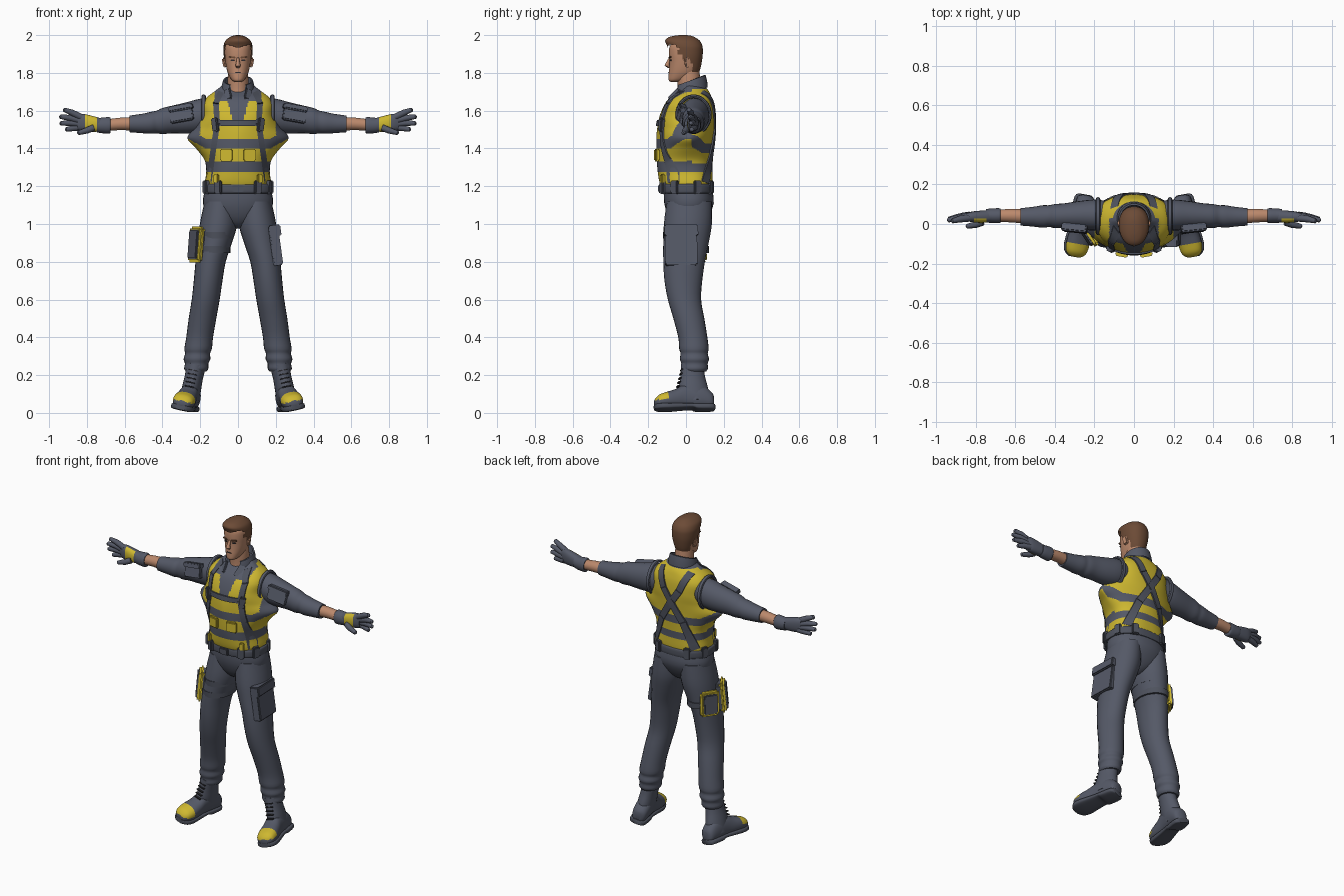
import bpy, bmesh, math
from mathutils import Vector, Matrix, Euler

if "Cube" in bpy.data.objects:
    bpy.data.objects.remove(bpy.data.objects["Cube"])

def material(name, rgb):
    m = bpy.data.materials.new(name)
    m.use_nodes = True
    m.diffuse_color = (*rgb, 1)
    m.node_tree.nodes["Principled BSDF"].inputs["Base Color"].default_value = (*rgb, 1)
    return m

SUIT = material("suit grey", (.09, .10, .135))
STRAP = material("strap grey", (.076, .084, .11))
YELLOW = material("safety yellow", (.62, .48, .03))
SKIN = material("skin", (.5, .25, .15))
HAIR = material("brown hair", (.15, .07, .037))
DARK = material("dark detail", (.025, .025, .03))
SIDES = ((1, "left_"), (-1, "right_"))

def finish(name, bm, mats):
    bmesh.ops.recalc_face_normals(bm, faces=bm.faces)
    me = bpy.data.meshes.new(name)
    bm.to_mesh(me)
    bm.free()
    for m in mats:
        me.materials.append(m)
    me.shade_smooth()
    me.set_sharp_from_angle(angle=math.radians(40))
    bpy.context.collection.objects.link(bpy.data.objects.new(name, me))

def loft(name, rings, mats, rule=None, keep=None, s=1, M=Matrix(), closed=True):
    """Skin a list of point rings; rule gives each face its material."""
    bm = bmesh.new()
    rows = [[bm.verts.new(p) for p in r] for r in rings]
    for a, b in zip(rows, rows[1:]):
        for i in range(len(a)):
            bm.faces.new((a[i - 1], a[i], b[i], b[i - 1]))
    if closed:
        bm.faces.new(rows[0])
        bm.faces.new(rows[-1])
    if rule:
        for f in bm.faces:
            f.material_index = rule(f.calc_center_median())
    if keep:
        bmesh.ops.delete(bm, geom=[f for f in bm.faces if not keep(f.calc_center_median())], context='FACES')
    bmesh.ops.transform(bm, matrix=Matrix.Scale(s, 4, (1, 0, 0)) @ M, verts=bm.verts)
    finish(name, bm, mats)

def spline(rows, k):
    """Smooth in-between rows through the given ones."""
    out = []
    for i in range(len(rows) - 1):
        quad = [rows[max(i - 1, 0)], rows[i], rows[i + 1], rows[min(i + 2, len(rows) - 1)]]
        for t in (j / k for j in range(k)):
            out.append(tuple(b + .5 * t * (c - a + t * (2*a - 5*b + 4*c - d + t * (3*(b - c) + d - a)))
                             for a, b, c, d in zip(*quad)))
    return out + [rows[-1]]

def power(v, n):
    return math.copysign(abs(v) ** (2 / n), v)

def turn(n):
    return [math.tau * i / n for i in range(n)]

def tube(name, rows, axis, mats, n=2, cols=24, k=3, **kw):
    """Rows are (position along axis, two centre values, two radii)."""
    rings = []
    for t, a, b, ra, rb in spline(rows, k):
        pairs = [(a + ra * power(math.cos(w), n), b + rb * power(math.sin(w), n)) for w in turn(cols)]
        rings.append([Vector({'X': (t, u, v), 'Y': (u, t, v), 'Z': (u, v, t)}[axis]) for u, v in pairs])
    loft(name, rings, mats, **kw)

def rod(name, pts, mat, s=1):
    """Round bar through (point, radius) pairs."""
    q = (Vector(pts[-1][0]) - Vector(pts[0][0])).to_track_quat('Z', 'Y')
    loft(name, [[Vector(p) + q @ Vector((r * math.cos(w), r * math.sin(w), 0)) for w in turn(10)]
                for p, r in pts], [mat], s=s)

def box(name, loc, size, mat, rot=(0, 0, 0), s=1, bevel=.006, M=Matrix()):
    bm = bmesh.new()
    bmesh.ops.create_cube(bm, size=1)
    T = M @ Matrix.LocRotScale(Vector(loc), Euler([math.radians(a) for a in rot]), None)
    bmesh.ops.scale(bm, vec=size, verts=bm.verts)
    bmesh.ops.bevel(bm, geom=bm.edges[:], offset=min(bevel, min(size) * .4), segments=2, affect='EDGES')
    bmesh.ops.transform(bm, matrix=Matrix.Scale(s, 4, (1, 0, 0)) @ T, verts=bm.verts)
    finish(name, bm, [mat])

# Torso profile: height, half width, front depth, back depth, roundness
CY = .02
TORSO = spline([(1.17, .172, .14, .115, 2.3), (1.22, .175, .16, .12, 2.4), (1.28, .168, .17, .12, 2.3),
                (1.34, .178, .175, .122, 2.1), (1.40, .222, .177, .125, 1.8), (1.455, .268, .177, .128, 1.6),
                (1.51, .228, .172, .13, 1.85), (1.57, .192, .16, .13, 2.4), (1.63, .188, .135, .125, 2.5),
                (1.67, .165, .105, .115, 2.3), (1.705, .12, .055, .1, 2), (1.74, .075, .03, .07, 2)], 6)

def section(z):
    a, b = next((p for p in zip(TORSO, TORSO[1:]) if z <= p[1][0]), TORSO[-2:])
    t = (z - a[0]) / (b[0] - a[0])
    return [p + t * (q - p) for p, q in zip(a, b)][1:]

def on_torso(x, z, side, off):
    rx, f, b, n = section(z)
    u = min(abs(x) / rx, .97)
    return Vector((math.copysign(u * rx, x), CY + side * ((f if side < 0 else b) + off) * (1 - u ** n) ** (1 / n), z))

def vest_colour(c):
    x, back = abs(c.x), c.y > .03
    z = c.z - max(x - .17, 0) * .55 + .025 * back * (c.z > 1.32)  # bands climb at the flares, drop at the back
    if z < 1.52:
        flare_top = x > .2 and c.z > 1.45 and not back
        return int((1.21 < z < 1.275 or 1.33 < z < 1.40 or 1.45 < z) and not flare_top)
    if back:
        return int(c.z < 1.715)
    return int(.125 < x < .2 and z < 1.70 or .03 + .25 * (z - 1.55) < x < .102 and 1.55 < z < 1.65)

rings = []
for z in (1.17 + .005 * i for i in range(115)):
    rx, f, b, n = section(z)
    rings.append([Vector((rx * power(math.cos(w), n), CY + (b if math.sin(w) > 0 else f) * power(math.sin(w), n), z))
                  for w in turn(160)])
loft("vest", rings, [SUIT, YELLOW], vest_colour)

# Harness straps laid on the vest
def strap(name, path, width, side, s=1):
    rings = []
    for a, b in zip(path, path[1:]):
        d = (Vector(b) - Vector(a)).normalized() * width / 2
        for x, z in (Vector(a).lerp(Vector(b), i / 10) for i in range(11)):
            rings.append([on_torso(x + e * d.y, z - e * d.x, side, o)
                          for e, o in ((-1, -.01), (-1, .009), (1, .009), (1, -.01))])
    loft(name, rings, [STRAP], s=s)

for s, tag in SIDES:
    strap(tag + "front_harness", [(.09, 1.70), (.117, 1.64), (.11, 1.53), (.13, 1.40), (.155, 1.22)], .03, -1, s)
    strap(tag + "back_harness", [(.10, 1.70), (.055, 1.59), (0, 1.51), (-.075, 1.39), (-.14, 1.22)], .042, 1, s)
    box(tag + "vest_pocket", (.062, -.155, 1.365), (.065, .022, .066), YELLOW, (0, 0, 10), s)
    box(tag + "radio_pouch", (.118, -.125, 1.525), (.035, .035, .075), STRAP, (0, 8, 28), s)
    box(tag + "vest_tab", (.115, -.125, 1.24), (.03, .02, .05), YELLOW, (0, 0, 25), s)
strap("chest_strap", [(-.11, 1.535), (.11, 1.535)], .03, -1)
box("harness_ring", (0, .15, 1.51), (.05, .02, .05), STRAP, (0, 45, 0))

# Belt and hips
tube("hips", [(.975, 0, .012, .02, .03), (.995, 0, .012, .06, .07), (1.04, 0, .013, .15, .105),
              (1.11, 0, .016, .186, .131), (1.19, 0, .01, .172, .128)], 'Z', [SUIT], n=2.2, cols=32)
tube("belt", [(1.162, 0, .005, .178, .135), (1.168, 0, .005, .185, .142), (1.205, 0, .005, .185, .142),
              (1.212, 0, .005, .178, .135)], 'Z', [STRAP], n=2.4, cols=40)
box("belt_buckle", (0, -.14, 1.187), (.06, .018, .044), STRAP)

# Limbs, built once and mirrored by s
FINGERS = [((.83, .03, 1.565), (.88, .025, 1.59), (.92, .015, 1.605)), ((.84, .035, 1.548), (.89, .03, 1.562), (.94, .02, 1.568)),
           ((.84, .04, 1.53), (.89, .035, 1.535), (.938, .025, 1.533)), ((.83, .045, 1.512), (.87, .04, 1.508), (.91, .03, 1.50)),
           ((.765, .01, 1.51), (.80, -.003, 1.495), (.845, -.012, 1.482))]
# Boots lean with the legs and turn outward
BOOT = Matrix.Translation((.278, 0, .013)) @ Euler((0, math.radians(-12), math.radians(10))).to_matrix().to_4x4()
for s, tag in SIDES:
    for i, (x, y, r) in enumerate(((.105, -.122, 25), (.168, -.06, 65), (.17, .06, 115), (.10, .13, 160))):
        box(f"{tag}belt_pouch_{i}", (x, y, 1.195), (.042, .028, .07), STRAP, (0, 0, r), s)
    tube(tag + "sleeve", [(.12, .045, 1.585, .07, .085), (.20, .045, 1.573, .078, .09), (.27, .045, 1.562, .072, .083),
                          (.35, .042, 1.553, .063, .073), (.40, .04, 1.545, .061, .069), (.43, .04, 1.54, .055, .06),
                          (.46, .038, 1.536, .057, .058), (.51, .037, 1.532, .05, .051), (.575, .036, 1.53, .044, .044)],
         'X', [SUIT], s=s)
    hoop = [[Vector((.182 + .012 * math.cos(v), .04 + (.086 + .01 * math.sin(v)) * math.cos(w),
                     1.578 + (.098 + .01 * math.sin(v)) * math.sin(w))) for v in turn(8)] for w in turn(32) + [0]]
    loft(tag + "armhole_trim", hoop, [SUIT], s=s, closed=False)
    box(tag + "sleeve_pocket", (.30, -.02, 1.583), (.125, .03, .085), SUIT, (-16, 10, 6), s)
    box(tag + "sleeve_pocket_flap", (.302, -.018, 1.613), (.13, .044, .03), SUIT, (-16, 10, 6), s)
    tube(tag + "forearm", [(.55, .038, 1.53, .036, .036), (.62, .042, 1.53, .034, .033), (.70, .042, 1.523, .03, .03)],
         'X', [SKIN], s=s)
    tube(tag + "glove_cuff", [(.675, .042, 1.523, .035, .038), (.685, .042, 1.522, .038, .044),
                              (.73, .042, 1.522, .036, .04), (.75, .042, 1.525, .033, .038)], 'X', [SUIT], s=s)
    tube(tag + "glove_palm", [(.72, .04, 1.524, .03, .034), (.77, .037, 1.53, .031, .042), (.82, .036, 1.537, .027, .046),
                              (.85, .035, 1.54, .018, .04)], 'X', [SUIT, YELLOW], n=2.4, k=5, s=s,
         rule=lambda c: int(c.y < .03 and .752 < c.x < .812))
    for i, (a, b, c) in enumerate(FINGERS):
        tip = Vector(c) + (Vector(c) - Vector(b)) * .12
        rod(f"{tag}finger_{i}", [(a, .018), (b, .017), (c, .012), (tip, .005)], SUIT, s)
    tube(tag + "trouser_leg", [(1.12, .092, .018, .085, .12), (1.0, .103, .01, .099, .127), (.90, .122, .0, .09, .12),
                               (.80, .145, -.01, .08, .11), (.70, .158, -.014, .076, .1), (.60, .171, -.008, .074, .088),
                               (.50, .188, .015, .073, .082), (.40, .203, .036, .071, .077), (.34, .211, .042, .073, .078),
                               (.315, .214, .043, .066, .072), (.285, .217, .045, .071, .077), (.262, .219, .045, .062, .07),
                               (.235, .221, .045, .064, .071), (.22, .222, .045, .055, .062)], 'Z', [SUIT], s=s)
    tube(tag + "boot_shaft", [(.05, 0, .055, .05, .075), (.12, 0, .045, .05, .078), (.18, 0, .043, .048, .066),
                              (.25, 0, .042, .052, .06)], 'Z', [SUIT], s=s, M=BOOT)
    tube(tag + "boot_foot", [(.15, 0, .05, .02, .03), (.135, 0, .055, .042, .047), (.08, 0, .075, .05, .067),
                             (0, 0, .075, .05, .067), (-.05, 0, .062, .055, .054), (-.10, 0, .053, .059, .046),
                             (-.14, 0, .047, .053, .038), (-.16, 0, .042, .038, .026), (-.168, 0, .04, .02, .015)],
         'Y', [SUIT, YELLOW], n=2.3, k=4, s=s, M=BOOT, rule=lambda c: int(c.y < -.1 and c.z > .05))
    tube(tag + "boot_sole", [(.153, 0, .015, .03, .015), (.135, 0, .015, .05, .016), (.06, 0, .015, .053, .016),
                             (.03, 0, .02, .05, .012), (-.03, 0, .018, .055, .014), (-.10, 0, .015, .062, .016),
                             (-.145, 0, .016, .054, .016), (-.168, 0, .018, .028, .014)], 'Y', [STRAP], n=4, s=s, M=BOOT)
    for i in range(5):
        box(f"{tag}boot_lace_{i}", (0, -.038 + .006 * i, .13 + .022 * i), (.05, .016, .007), DARK, s=s, bevel=.003, M=BOOT)

# Thigh gear: one pocket, a front and a rear pouch, two straps
box("cargo_pocket", (.197, -.026, .885), (.052, .17, .21), SUIT, (0, -8, 2))
box("cargo_pocket_flap", (.193, -.026, .965), (.062, .18, .06), SUIT, (0, -8, 2))
for name, loc, yaw, h in (("front_pouch", (-.212, -.055, .89), 33, .19), ("rear_pouch", (-.2, .052, .875), -35, .155)):
    P = Matrix.Translation(loc) @ Euler((0, math.radians(5), math.radians(yaw))).to_matrix().to_4x4()
    box(name + "_back", (.012, 0, 0), (.05, .095, h - .02), STRAP, M=P, bevel=.012)
    box(name + "_rim", (-.01, 0, 0), (.034, .116, h), YELLOW, M=P, bevel=.012)
    box(name + "_cover", (-.025, 0, 0), (.024, .085, h - .035), STRAP, M=P)
for i, (z, x, r) in enumerate(((.94, .114, .091), (.865, .13, .09))):
    tube(f"thigh_strap_{i}", [(z - .018, -x, 0, r, .121), (z + .018, -x, 0, r, .123)], 'Z', [STRAP])

# Neck, collar and head
tube("neck", [(1.64, 0, .02, .06, .075), (1.70, 0, .02, .057, .064), (1.77, 0, .015, .055, .06),
              (1.82, 0, .015, .05, .055)], 'Z', [SKIN, SUIT], k=4, rule=lambda c: int(c.z < 1.695))
collar = [[Vector((r * math.cos(w), .025 + r * math.sin(w), h + .028 * math.sin(w))) for w in turn(32)]
          for r, h in ((.09, 1.695), (.087, 1.73), (.079, 1.76), (.07, 1.76), (.066, 1.71))]
loft("collar", collar, [SUIT], closed=False, keep=lambda c: c.y > -.025 or abs(c.x) > .042)

def head_tube(name, rows, mat, **kw):
    tube(name, [(z, 0, (f + b) / 2, rx, (b - f) / 2) for z, rx, f, b in rows], 'Z', [mat], n=2.2, cols=40, k=5, **kw)

def hairline(c):
    limit = .035 if c.z < 1.85 else (-.01 if c.z < 1.90 else -.04)
    return c.z > 1.935 + .25 * abs(c.x) * (c.y < -.05) or c.y > limit

head_tube("head", [(1.753, .018, -.083, -.04), (1.763, .034, -.092, .0), (1.79, .05, -.092, .05), (1.82, .06, -.089, .07),
                   (1.86, .067, -.087, .078), (1.90, .07, -.09, .081), (1.94, .068, -.086, .077),
                   (1.97, .05, -.065, .055), (1.985, .028, -.04, .03)], SKIN)
head_tube("hair", [(1.80, .054, -.08, .068), (1.83, .064, -.088, .078), (1.88, .074, -.09, .087), (1.92, .077, -.093, .089),
                   (1.945, .076, -.101, .086), (1.97, .067, -.11, .073), (1.988, .046, -.093, .048),
                   (1.997, .026, -.06, .025), (2.0, .008, -.03, .0)], HAIR, keep=hairline)
rod("nose", [((0, -.083, 1.882), .006), ((0, -.098, 1.85), .011), ((0, -.1, 1.836), .014), ((0, -.09, 1.826), .008)], SKIN)
box("mouth", (0, -.091, 1.803), (.032, .008, .005), DARK, bevel=.002)
for s, tag in SIDES:
    box(tag + "collar_point", (.054, -.062, 1.685), (.04, .014, .08), SUIT, (-38, 28, 18), s)
    box(tag + "eye", (.028, -.082, 1.867), (.022, .009, .008), DARK, (0, 0, 10), s, .002)
    box(tag + "eyebrow", (.03, -.084, 1.883), (.036, .009, .009), HAIR, (0, -8, 12), s, .002)
    box(tag + "ear", (.072, .008, 1.855), (.016, .032, .052), SKIN, (10, 8, 15), s, .008)
